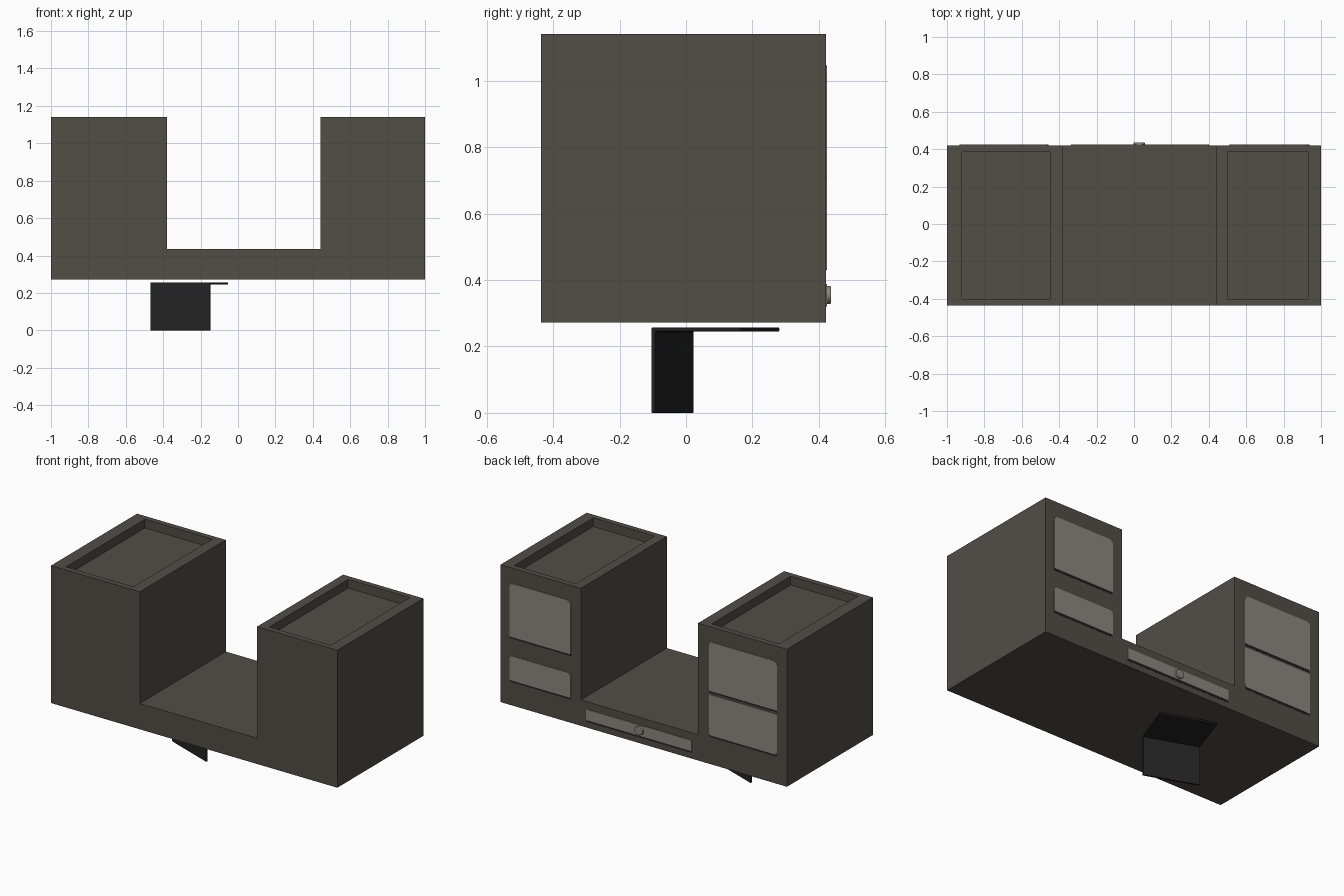
import bpy, bmesh, math
from mathutils import Vector

if "Cube" in bpy.data.objects:
    bpy.data.objects.remove(bpy.data.objects["Cube"])


def material(name, rgb):
    m = bpy.data.materials.new(name)
    m.diffuse_color = (*rgb, 1)
    m.use_nodes = True
    m.node_tree.nodes["Principled BSDF"].inputs["Base Color"].default_value = m.diffuse_color
    return m


BODY = material("dark taupe", (0.085, 0.075, 0.062))
PANEL = material("warm grey", (0.26, 0.24, 0.21))
BLACK = material("near black", (0.017, 0.017, 0.017))


def finish(name, bm, mat, bevel=0):
    bmesh.ops.recalc_face_normals(bm, faces=bm.faces[:])
    me = bpy.data.meshes.new(name)
    bm.to_mesh(me)
    bm.free()
    me.materials.append(mat)
    ob = bpy.data.objects.new(name, me)
    bpy.context.collection.objects.link(ob)
    if bevel:
        b = ob.modifiers.new("bevel", 'BEVEL')
        b.width = bevel
        b.segments = 2
    return ob


def prism(points, depth):
    """Extrude a closed outline along a vector."""
    bm = bmesh.new()
    f = bm.faces.new([bm.verts.new(p) for p in points])
    r = bmesh.ops.extrude_face_region(bm, geom=[f])
    verts = [v for v in r["geom"] if isinstance(v, bmesh.types.BMVert)]
    bmesh.ops.translate(bm, vec=depth, verts=verts)
    return bm


Y0, Y1 = -0.437, 0.421
Z0, ZM, Z1 = 0.272, 0.435, 1.14

# U-shaped desk body with sunken tops on both towers
outline = [(-1, Z0), (1, Z0), (1, Z1), (0.44, Z1), (0.44, ZM),
           (-0.38, ZM), (-0.38, Z1), (-1, Z1)]
bm = prism([(x, Y0, z) for x, z in outline], Vector((0, Y1 - Y0, 0)))
bmesh.ops.recalc_face_normals(bm, faces=bm.faces[:])
tops = [f for f in bm.faces if f.normal.z > 0.9 and f.calc_center_median().z > 1]
for f in tops:
    lo, hi = (-0.92, -0.45) if f.calc_center_median().x < 0 else (0.50, 0.93)
    mid = f.calc_center_median().x
    bmesh.ops.inset_individual(bm, faces=[f], thickness=0.05)
    for v in f.verts:
        v.co.x = lo if v.co.x < mid else hi
    r = bmesh.ops.extrude_discrete_faces(bm, faces=[f])
    bmesh.ops.translate(bm, vec=(0, 0, -0.055), verts=r["faces"][0].verts[:])
finish("desk_body", bm, BODY)


def plate(name, x0, x1, z0, z1, mat, r_top, r_low, proud=0.003):
    """Thin rounded plate on the back face."""
    pts = []
    for x, z, sx, sz, r, a in ((x1, z1, -1, -1, r_top, 0), (x0, z1, 1, -1, r_top, 90),
                               (x0, z0, 1, 1, r_low, 180), (x1, z0, -1, 1, r_low, 270)):
        for i in range(5):
            t = math.radians(a + i * 22.5)
            pts.append((x + sx * r + r * math.cos(t), Y1 - 0.003,
                        z + sz * r + r * math.sin(t)))
    finish(name, prism(pts, Vector((0, 0.003 + proud, 0))), mat)


# Door and drawer fronts, each with a dark finger gap below
fronts = [("right_upper_door", 0.51, 0.937, 0.705, 1.043, 0.025, 0.006),
          ("right_lower_drawer", 0.51, 0.937, 0.43, 0.585, 0.02, 0.006),
          ("left_upper_door", -0.932, -0.457, 0.735, 1.045, 0.025, 0.006),
          ("left_lower_door", -0.932, -0.457, 0.455, 0.712, 0.006, 0.02),
          ("middle_drawer", -0.336, 0.40, 0.32, 0.388, 0.006, 0.006)]
for name, x0, x1, z0, z1, rt, rl in fronts:
    plate(name, x0, x1, z0, z1, PANEL, rt, rl)
    plate(name + "_gap", x0, x1, z0 - 0.012, z0 - 0.001, BLACK, 0.002, 0.002, 0.001)

# Round drawer knob
ring = [(0.028 + 0.03 * math.cos(i * math.tau / 24), Y1,
         0.355 + 0.027 * math.sin(i * math.tau / 24)) for i in range(24)]
finish("drawer_knob", prism(ring, Vector((0, 0.016, 0))), PANEL, 0.004)

# Angled L-shaped bracket under the desk
W, D, T, H = 0.341, 0.287, 0.012, 0.257
profile = [(0, 0), (T, 0), (T, H - T), (D, H - T), (D, H), (0, H)]
bracket = finish("under_bracket",
                 prism([(0, y, z) for y, z in profile], Vector((W, 0, 0))), BLACK, 0.003)
bracket.location = (-0.47, 0.012, 0)
bracket.rotation_euler.z = math.radians(-20)
